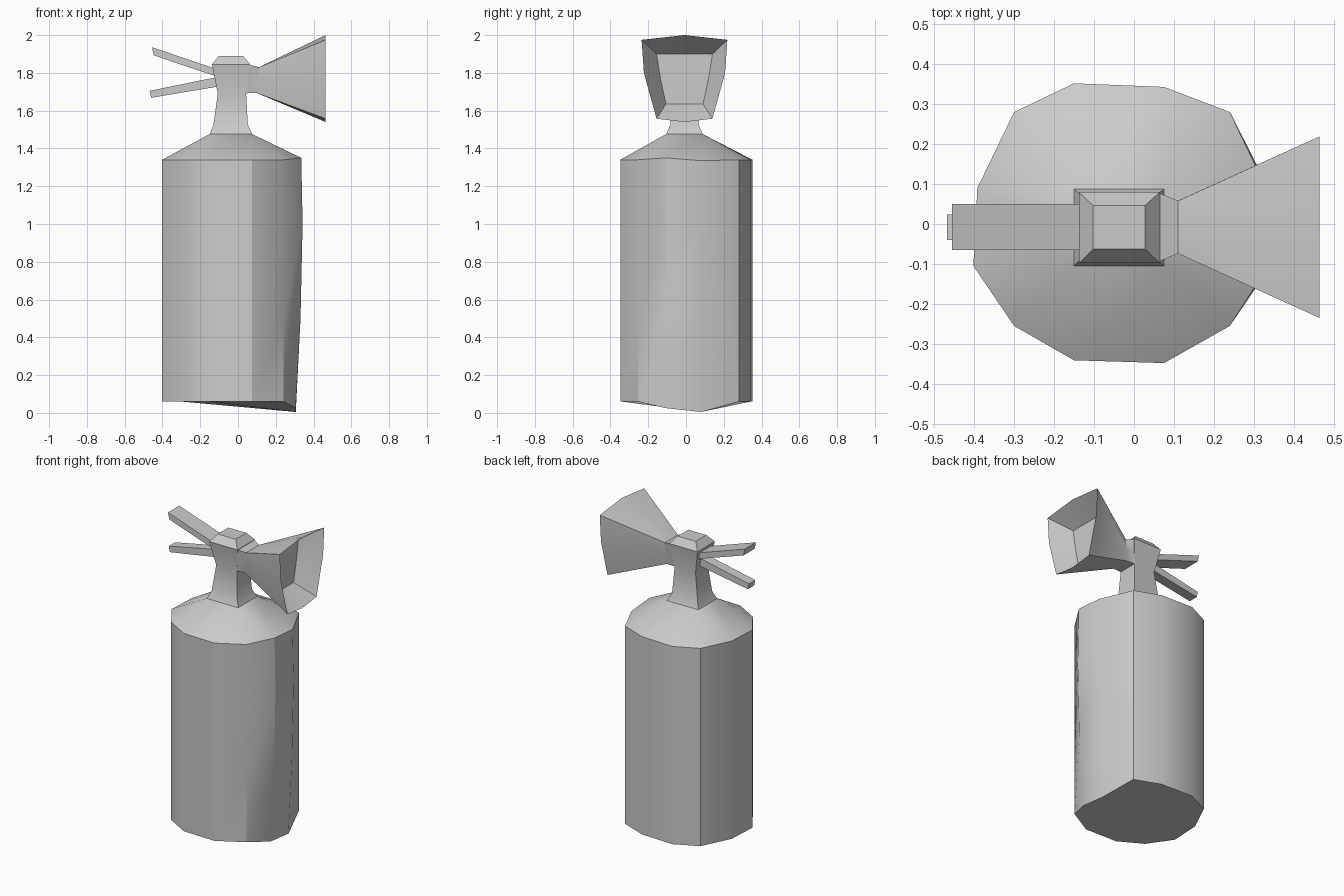
import bpy, bmesh, math

if "Cube" in bpy.data.objects:
    bpy.data.objects.remove(bpy.data.objects["Cube"])


def loft(name, rings, cap_start=True, cap_end=True):
    """Skin a list of equal-length rings; coincident points are merged."""
    bm = bmesh.new()
    rows = [[bm.verts.new(p) for p in ring] for ring in rings]
    n = len(rows[0])
    for a, b in zip(rows, rows[1:]):
        for i in range(n):
            j = (i + 1) % n
            bm.faces.new((a[i], a[j], b[j], b[i]))
    if cap_start:
        bm.faces.new(rows[0][::-1])
    if cap_end:
        bm.faces.new(rows[-1])
    bmesh.ops.remove_doubles(bm, verts=bm.verts, dist=1e-5)
    bmesh.ops.recalc_face_normals(bm, faces=bm.faces)
    mesh = bpy.data.meshes.new(name)
    bm.to_mesh(mesh)
    bm.free()
    obj = bpy.data.objects.new(name, mesh)
    bpy.context.collection.objects.link(obj)
    bpy.ops.object.select_all(action='DESELECT')
    obj.select_set(True)
    bpy.context.view_layer.objects.active = obj
    bpy.ops.object.shade_smooth_by_angle(angle=math.radians(30))
    return obj


def rect(x0, x1, y0, y1, z):
    return [(x1, y1, z), (x0, y1, z), (x0, y0, z), (x1, y0, z)]


# Tank: twelve-sided outline, right side dented inward toward the base
outline = [(.335, .08), (.24, .28), (.075, .343), (-.15, .352), (-.30, .28), (-.392, .09),
           (-.402, -.105), (-.30, -.255), (-.15, -.341), (.075, -.348), (.24, -.255), (.335, -.105)]


def tank_ring(z, right_x, z_back=None, z_front=None):
    ring = [(x, y, z) for x, y in outline]
    ring[0] = (right_x, .08, z if z_back is None else z_back)
    ring[11] = (right_x, -.105, z if z_front is None else z_front)
    return ring


# Shoulder closes onto the square neck: three outline points per corner
neck_base = rect(-.15, .075, -.105, .088, 1.476)
shoulder = [c for c in neck_base for _ in range(3)]
loft("tank", [tank_ring(.06, .306, .005, .025), tank_ring(.5, .331), tank_ring(1.0, .342),
              tank_ring(1.34, .335, 1.335, 1.35), shoulder], cap_end=False)

# Neck and valve head
loft("valve_neck", [neck_base,
                    rect(-.13, .052, -.083, .068, 1.525),
                    rect(-.107, .043, -.07, .055, 1.69),
                    rect(-.138, .065, -.098, .08, 1.845),
                    rect(-.102, .027, -.062, .046, 1.89)], cap_start=False)


# Discharge horn: eight-point sections with a recessed mouth
def horn_ring(x_top, x_low, y_top, y_mid, y_low, z_low, z_high, bow=0.0, zc=None):
    zm = (z_low + z_high) / 2 if zc is None else zc
    xm, c = (x_top + x_low) / 2, -.008
    return [(x_top, c + y_top, z_high - bow), (x_top, c, z_high), (x_top, c - y_top, z_high - bow),
            (xm, c - y_mid, zm),
            (x_low, c - y_low, z_low + bow * .7), (x_low, c, z_low), (x_low, c + y_low, z_low + bow * .7),
            (xm, c + y_mid, zm)]


loft("horn", [horn_ring(.06, .042, .087, .075, .063, 1.692, 1.843),
              horn_ring(.11, .10, .066, .064, .06, 1.693, 1.83),
              horn_ring(.464, .464, .227, .215, .148, 1.54, 2.0, .025, 1.8),
              horn_ring(.335, .335, .148, .127, .098, 1.635, 1.90)])


# Lever pair: bars from a side profile (x, z)
def lever(name, profile, y0, y1):
    loft(name, [[(x, y0, z) for x, z in profile], [(x, y1, z) for x, z in profile]])


lever("upper_lever", [(-.12, 1.822), (-.455, 1.936), (-.447, 1.893), (-.12, 1.783)], -.065, .05)
lever("lower_lever", [(-.11, 1.778), (-.468, 1.705), (-.46, 1.668), (-.11, 1.727)], -.04, .024)
